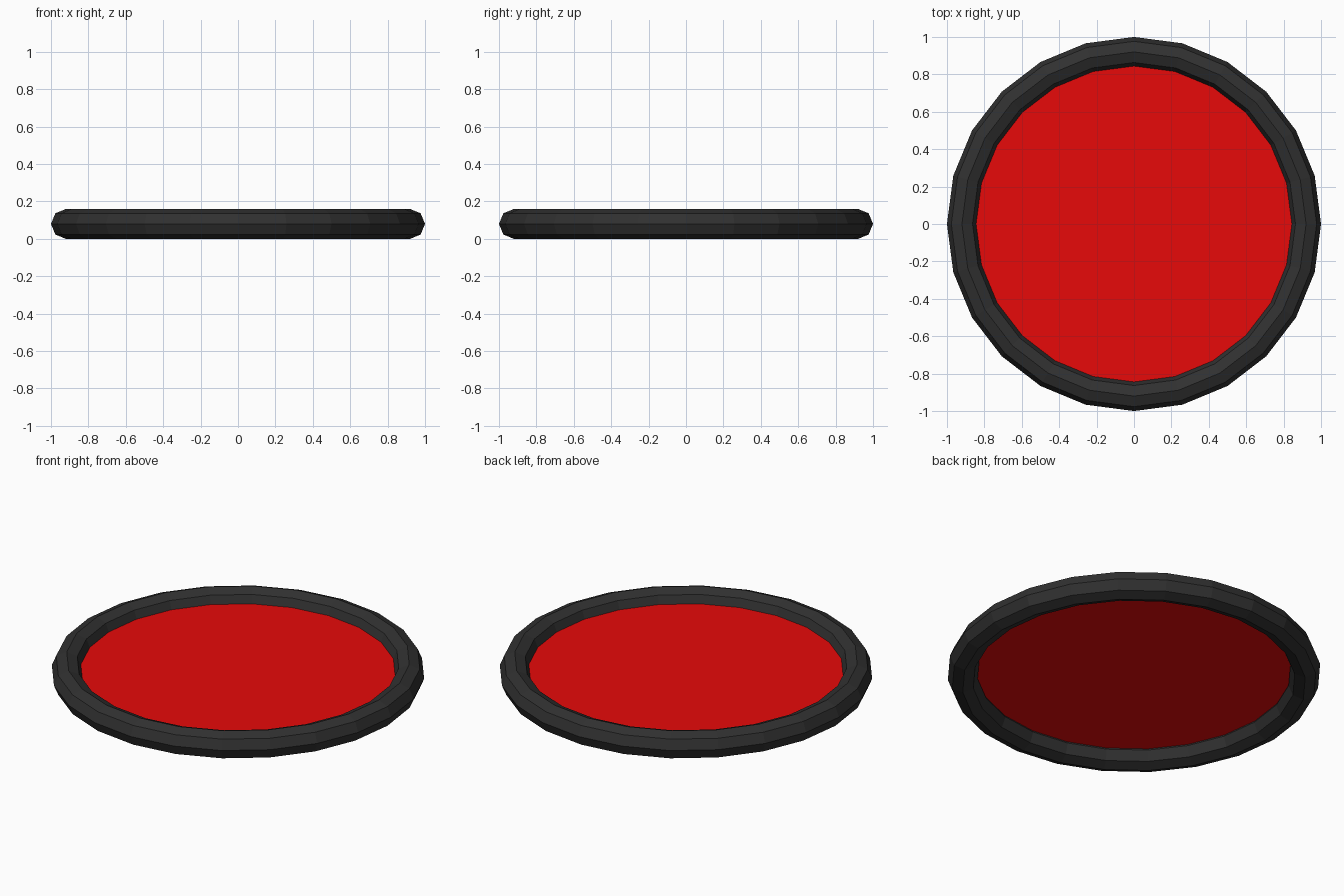
import bpy

if "Cube" in bpy.data.objects:
    bpy.data.objects.remove(bpy.data.objects["Cube"])

def paint(obj, name, color):
    mat = bpy.data.materials.new(name)
    mat.diffuse_color = color
    mat.use_nodes = True
    mat.node_tree.nodes["Principled BSDF"].inputs["Base Color"].default_value = mat.diffuse_color
    obj.data.materials.append(mat)

# Dark outer ring, low-poly torus
bpy.ops.mesh.primitive_torus_add(major_segments=24, minor_segments=8,
                                 major_radius=0.92, minor_radius=0.08,
                                 location=(0, 0, 0.08))
ring = bpy.context.object
ring.name = "outer_ring"
paint(ring, "dark_rubber", (0.03, 0.03, 0.03, 1))

# Flat red disc set inside the ring
bpy.ops.mesh.primitive_circle_add(vertices=24, radius=0.845, fill_type='NGON',
                                  location=(0, 0, 0.09))
disc = bpy.context.object
disc.name = "red_disc"
paint(disc, "red", (0.8, 0.003, 0.003, 1))
